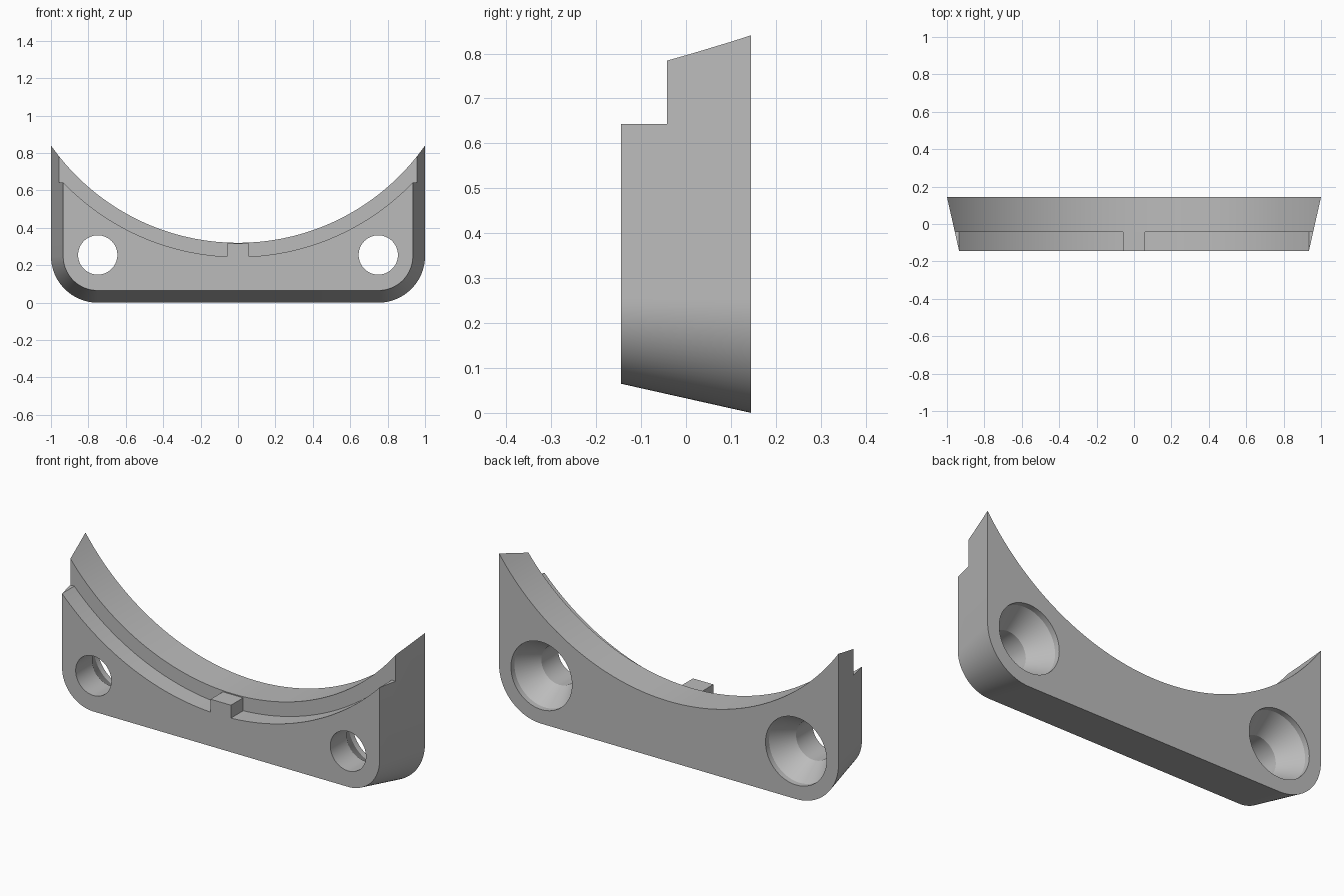
import bpy
import bmesh
from math import sin, cos, pi, sqrt, radians
from mathutils import Matrix

old = bpy.data.objects.get("Cube")
if old:
    bpy.data.objects.remove(old)

BACK, FRONT = 0.145, -0.145
STEP_Y = -0.042          # depth where the front rebate ends
TAPER = 0.065            # how far the front outline is inset
ARC_Z = 1.541            # shared centre height of both arcs
BORE_R, REBATE_R = 1.221, 1.296

grey = bpy.data.materials.new("plain grey")
grey.use_nodes = True
colour = (0.5, 0.5, 0.5, 1)
grey.diffuse_color = colour
grey.node_tree.nodes["Principled BSDF"].inputs["Base Color"].default_value = colour


def loft(name, sections):
    """Solid through matching (x, z) outlines, each given with its y."""
    bm = bmesh.new()
    rings = [[bm.verts.new((x, y, z)) for x, z in pts] for y, pts in sections]
    for a, b in zip(rings, rings[1:]):
        for i in range(len(a)):
            j = (i + 1) % len(a)
            bm.faces.new((a[i], a[j], b[j], b[i]))
    bm.faces.new(rings[0])
    bm.faces.new(rings[-1])
    bmesh.ops.recalc_face_normals(bm, faces=bm.faces)
    mesh = bpy.data.meshes.new(name)
    bm.to_mesh(mesh)
    bm.free()
    obj = bpy.data.objects.new(name, mesh)
    bpy.context.collection.objects.link(obj)
    return obj


def outline(inset):
    """Plate outline with two rounded lower corners."""
    r, steps = 0.25 - inset, 24
    right = [(0.75 + r * sin(t), 0.25 - r * cos(t))
             for t in (i * pi / 2 / steps for i in range(steps + 1))]
    right.append((1 - inset, 0.95))
    return right + [(-x, z) for x, z in reversed(right)]


def arc(radius, x0, x1, steps):
    xs = [x0 + (x1 - x0) * i / steps for i in range(steps + 1)]
    return [(x, ARC_Z - sqrt(radius ** 2 - x * x)) for x in xs]


def circle(cx, cz, r, n=64):
    return [(cx + r * cos(2 * pi * i / n), cz + r * sin(2 * pi * i / n)) for i in range(n)]


# Tapered plate
bracket = loft("cradle_bracket", [(FRONT, outline(TAPER)), (BACK, outline(0))])
bracket.data.materials.append(grey)

# Large curved seat
seat = arc(BORE_R, -1.1, 1.1, 120) + [(1.1, 1.4), (-1.1, 1.4)]
cutters = [loft("seat_cutter", [(-0.4, seat), (0.4, seat)])]

# Front rebate, leaving the central locating tab and small end ledges
half = arc(REBATE_R, 0.06, 0.935, 56)
side = [(0.06, 0.315)] + half + [(1.2, half[-1][1]), (1.2, 1.4)]
rebate = [(-x, z) for x, z in reversed(side)] + side
cutters.append(loft("rebate_cutter", [(-0.4, rebate), (STEP_Y, rebate)]))

# Countersunk screw holes, open towards the back
for s, label in ((1, "left"), (-1, "right")):
    stages = [(-0.4, 0.105), (-0.005, 0.105), (0.115, 0.18), (0.4, 0.18)]
    cutters.append(loft(label + "_hole_cutter",
                        [(y, circle(s * 0.75, 0.255, r)) for y, r in stages]))

# Cut everything and keep only the finished solid
for cutter in cutters:
    mod = bracket.modifiers.new(cutter.name, "BOOLEAN")
    mod.operation, mod.solver, mod.object = "DIFFERENCE", "EXACT", cutter
    cutter.hide_render = True
deps = bpy.context.evaluated_depsgraph_get()
finished = bpy.data.meshes.new_from_object(bracket.evaluated_get(deps))
bracket.modifiers.clear()
bracket.data = finished
for cutter in cutters:
    bpy.data.objects.remove(cutter)

bpy.ops.object.select_all(action="DESELECT")
bracket.select_set(True)
bpy.context.view_layer.objects.active = bracket
bpy.ops.object.shade_smooth_by_angle(angle=radians(25))
